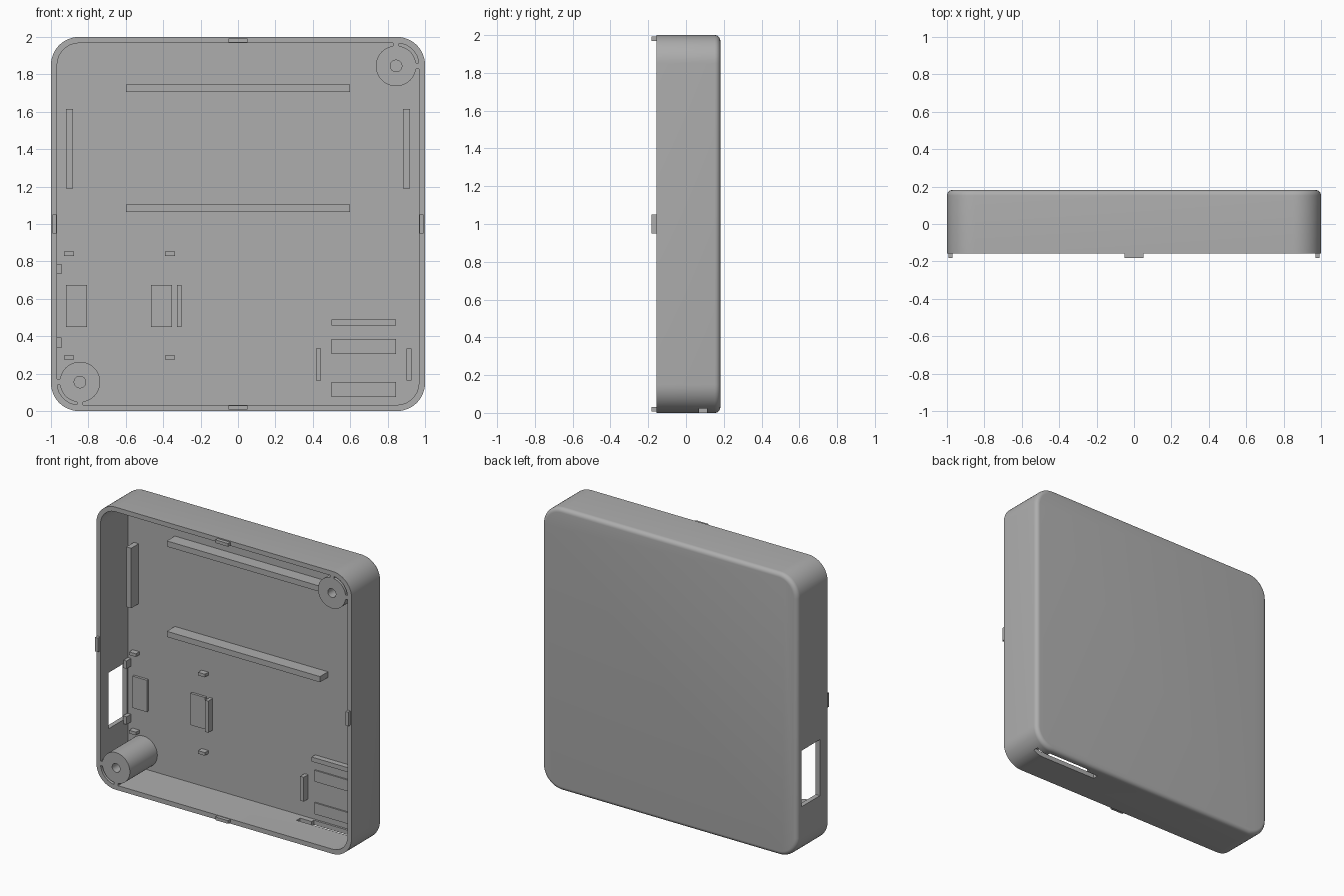
import bpy, bmesh, math

if "Cube" in bpy.data.objects:
    bpy.data.objects.remove(bpy.data.objects["Cube"])

RIM, FLOOR, BACK = -0.157, 0.150, 0.182   # depths of rim, inner floor, outer back
WALL, R = 0.033, 0.15

grey = bpy.data.materials.new("plain grey")
grey.diffuse_color = (0.42, 0.42, 0.42, 1)
grey.use_nodes = True
grey.node_tree.nodes["Principled BSDF"].inputs["Base Color"].default_value = grey.diffuse_color


def finish(bm, name, smooth=False):
    bmesh.ops.recalc_face_normals(bm, faces=bm.faces)
    me = bpy.data.meshes.new(name)
    bm.to_mesh(me)
    bm.free()
    ob = bpy.data.objects.new(name, me)
    bpy.context.collection.objects.link(ob)
    me.materials.append(grey)
    if smooth:
        bpy.ops.object.select_all(action='DESELECT')
        ob.select_set(True)
        bpy.context.view_layer.objects.active = ob
        bpy.ops.object.shade_smooth_by_angle(angle=math.radians(35))
    return ob


def box(name, x0, x1, y0, y1, z0, z1):
    bm = bmesh.new()
    bmesh.ops.create_cube(bm, size=1)
    for v in bm.verts:
        v.co = (x0 + (v.co.x + .5) * (x1 - x0), y0 + (v.co.y + .5) * (y1 - y0),
                z0 + (v.co.z + .5) * (z1 - z0))
    return finish(bm, name)


def raised(name, x0, x1, z0, z1, h):
    """Block standing on the inner floor."""
    return box(name, x0, x1, FLOOR - h, FLOOR + .005, z0, z1)


def loop(bm, inset, y, n=12):
    """Rounded square ring, inset from the outer outline."""
    r, c, vs = R - inset, 1 - R, []
    for q, (sx, sz) in enumerate([(1, 1), (-1, 1), (-1, -1), (1, -1)]):
        for i in range(n + 1):
            a = math.pi / 2 * (q + i / n)
            vs.append(bm.verts.new((sx * c + r * math.cos(a), y,
                                    1 + sz * c + r * math.sin(a))))
    return vs


# Tray: inner floor, inner wall, rim, outer wall, rounded back edge, back
F = 0.03
rings = [(WALL, FLOOR), (WALL, RIM), (0, RIM)]
rings += [(F * (1 - math.cos(t * math.pi / 12)), BACK - F + F * math.sin(t * math.pi / 12))
          for t in range(7)]
bm = bmesh.new()
loops = [loop(bm, *p) for p in rings]
for a, b in zip(loops, loops[1:]):
    for i in range(len(a)):
        j = (i + 1) % len(a)
        bm.faces.new((a[i], a[j], b[j], b[i]))
bm.faces.new(loops[0])
bm.faces.new(loops[-1])
case = finish(bm, "case_shell")

# Openings: side window, card slot and its wider guide slit in the bottom
cutters = [box("window_cutter", -1.1, -.95, -.07, .138, .365, .762),
           box("slot_cutter", .5, .845, .07, .135, -.1, .06),
           box("slit_cutter", .41, .93, .07, .11, -.1, .04)]
for c in cutters:
    c.hide_render = True
    m = case.modifiers.new(c.name, 'BOOLEAN')
    m.operation, m.solver, m.object = 'DIFFERENCE', 'EXACT', c
bpy.context.view_layer.objects.active = case
case.select_set(True)
for m in list(case.modifiers):
    bpy.ops.object.modifier_apply(modifier=m.name)
for c in cutters:
    bpy.data.objects.remove(c)
bpy.ops.object.select_all(action='DESELECT')
case.select_set(True)
bpy.ops.object.shade_smooth_by_angle(angle=math.radians(35))

# Screw posts in two opposite corners, with short ribs to the walls
for s, tag in ((1, "upper"), (-1, "lower")):
    cx, cz = s * .845, 1 + s * .845
    bm = bmesh.new()
    prof = [(.108, FLOOR + .005), (.108, RIM), (.031, RIM), (.031, FLOOR - .03)]
    N = 48
    rs = [[bm.verts.new((cx + r * math.cos(2 * math.pi * i / N), y,
                         cz + r * math.sin(2 * math.pi * i / N))) for i in range(N)]
          for r, y in prof]
    for a, b in zip(rs, rs[1:]):
        for i in range(N):
            j = (i + 1) % N
            bm.faces.new((a[i], a[j], b[j], b[i]))
    bm.faces.new(rs[0])
    bm.faces.new(rs[-1])
    finish(bm, "screw_post_" + tag, True)
    e0, e1 = sorted((s * .948, s * .97))
    box("post_side_rib_" + tag, e0, e1, RIM, FLOOR, cz - .015, cz + .015)
    box("post_end_rib_" + tag, cx - .015, cx + .015, RIM, FLOOR, 1 + e0, 1 + e1)

# Locating tabs on the rim
for s, tag in ((1, "a"), (-1, "b")):
    a, b = sorted((s * .970, s * .992))
    box("rim_side_tab_" + tag, a, b, -.182, RIM + .005, .95, 1.05)
    box("rim_end_tab_" + tag, -.05, .05, -.182, RIM + .005, 1 + a, 1 + b)
    # Upright side rails
    a, b = sorted((s * .883, s * .92))
    raised("side_rail_" + tag, a, b, 1.19, 1.615, .085)

# Long cross rails
for z in (1.705, 1.065):
    raised("cross_rail", -.6, .6, z, z + .04, .09)

# Left board mount: corner pegs, pads, stop and wall clips
for x in (-.93, -.39):
    for z in (.275, .83):
        raised("board_peg", x, x + .053, z, z + .022, .04)
for x in (-.92, -.465):
    raised("board_pad", x, x + .113, .45, .675, .018)
raised("board_stop", -.327, -.303, .45, .675, .05)
for z in (.337, .732):
    raised("wall_clip", -.972, -.943, z, z + .055, .05)

# Right board mount: pads, back stop and side guides
for z in (.075, .305):
    raised("slot_pad", .5, .845, z, z + .08, .01)
raised("slot_stop", .5, .845, .458, .49, .04)
for x in (.417, .9):
    raised("slot_guide", x, x + .028, .163, .335, .05)
